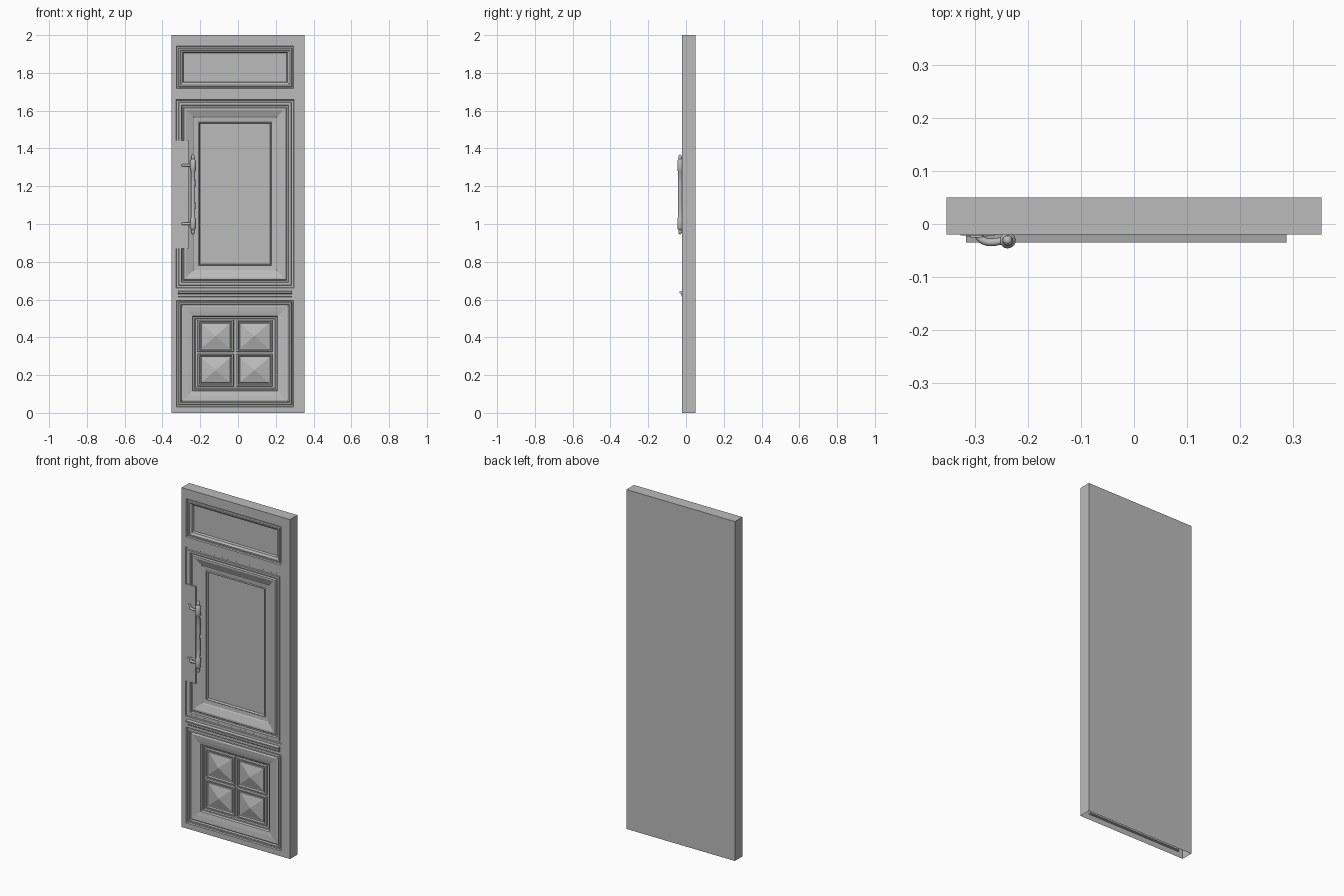
import bpy, bmesh, math
from mathutils import Matrix

cube = bpy.data.objects.get("Cube")
if cube:
    bpy.data.objects.remove(cube, do_unlink=True)

grey = bpy.data.materials.new("plain grey")
grey.use_nodes = True
COLOUR = (0.5, 0.5, 0.5, 1)
grey.diffuse_color = COLOUR
grey.node_tree.nodes["Principled BSDF"].inputs["Base Color"].default_value = COLOUR

FRONT, BACK, HALF, TOP = -0.02, 0.05, 0.353, 2.0


def finish(name, bm, smooth=False, recalc=True):
    if recalc:
        bmesh.ops.recalc_face_normals(bm, faces=bm.faces)
    mesh = bpy.data.meshes.new(name)
    bm.to_mesh(mesh)
    bm.free()
    mesh.materials.append(grey)
    ob = bpy.data.objects.new(name, mesh)
    bpy.context.collection.objects.link(ob)
    if smooth:
        bpy.ops.object.select_all(action='DESELECT')
        ob.select_set(True)
        bpy.context.view_layer.objects.active = ob
        bpy.ops.object.shade_smooth_by_angle(angle=math.radians(40))
    return ob


def panel(name, rect, profile, apex=None):
    """Nested rectangular rings; profile lists (inset, depth behind the front)."""
    x0, x1, z0, z1 = rect
    bm = bmesh.new()
    rings = []
    for i, d in profile:
        corners = [(x0 + i, z0 + i), (x1 - i, z0 + i), (x1 - i, z1 - i), (x0 + i, z1 - i)]
        rings.append([bm.verts.new((x, FRONT + d, z)) for x, z in corners])
    for a, b in zip(rings, rings[1:]):
        for k in range(4):
            n = (k + 1) % 4
            bm.faces.new((a[k], a[n], b[n], b[k]))
    last = rings[-1]
    if apex is None:
        bm.faces.new(last)
    else:
        tip = bm.verts.new(((x0 + x1) / 2, FRONT + apex, (z0 + z1) / 2))
        for k in range(4):
            bm.faces.new((last[k], last[(k + 1) % 4], tip))
    return finish(name, bm, recalc=False)


def box(name, x0, x1, y0, y1, z0, z1, bevel=0):
    bm = bmesh.new()
    size = Matrix.Diagonal((x1 - x0, y1 - y0, z1 - z0, 1))
    place = Matrix.Translation(((x0 + x1) / 2, (y0 + y1) / 2, (z0 + z1) / 2))
    bmesh.ops.create_cube(bm, size=1, matrix=place @ size)
    if bevel:
        bmesh.ops.bevel(bm, geom=bm.edges[:], offset=bevel, segments=2, affect='EDGES')
    return finish(name, bm)


def turned(name, profile, x, y, steps=20):
    """Turn a (radius, z) profile about a vertical axis."""
    bm = bmesh.new()
    vs = [bm.verts.new((x + r, y, z)) for r, z in profile]
    es = [bm.edges.new(p) for p in zip(vs, vs[1:])]
    bmesh.ops.spin(bm, geom=vs + es, cent=(x, y, 0), axis=(0, 0, 1),
                   angle=math.tau, steps=steps)
    bmesh.ops.remove_doubles(bm, verts=bm.verts, dist=0.0002)
    return finish(name, bm, smooth=True)


# Panel openings in the door front
top_rect = (-0.325, 0.294, 1.717, 1.942)
mid_rect = (-0.328, 0.296, 0.662, 1.658)
low_rect = (-0.325, 0.294, 0.032, 0.596)

# Hollow door slab, open underneath, with three openings in its front
bm = bmesh.new()


def quad(*pts):
    bm.faces.new([bm.verts.new(p) for p in pts])


def front_strip(x0, x1, z0, z1):
    quad((x0, FRONT, z0), (x1, FRONT, z0), (x1, FRONT, z1), (x0, FRONT, z1))


floor = 0
for x0, x1, z0, z1 in (low_rect, mid_rect, top_rect):
    front_strip(-HALF, HALF, floor, z0)
    front_strip(-HALF, x0, z0, z1)
    front_strip(x1, HALF, z0, z1)
    floor = z1
front_strip(-HALF, HALF, floor, TOP)
quad((HALF, BACK, 0), (-HALF, BACK, 0), (-HALF, BACK, TOP), (HALF, BACK, TOP))
quad((HALF, FRONT, 0), (HALF, BACK, 0), (HALF, BACK, TOP), (HALF, FRONT, TOP))
quad((-HALF, BACK, 0), (-HALF, FRONT, 0), (-HALF, FRONT, TOP), (-HALF, BACK, TOP))
quad((-HALF, FRONT, TOP), (HALF, FRONT, TOP), (HALF, BACK, TOP), (-HALF, BACK, TOP))
finish("door_slab", bm, recalc=False)

# Moulded panels
panel("top_panel", top_rect, [
    (0, 0), (0.003, 0.008), (0.009, 0.008), (0.012, 0.002), (0.02, 0.002),
    (0.026, 0.008), (0.032, 0.01), (0.036, 0.022)])
panel("middle_panel", mid_rect, [
    (0, 0), (0.003, 0.005), (0.013, 0.005), (0.016, 0), (0.028, 0),
    (0.031, 0.011), (0.038, 0.011), (0.043, 0.004), (0.054, 0.004),
    (0.09, 0.018), (0.095, 0.022), (0.118, 0.024), (0.122, 0.019),
    (0.126, 0.032)])
panel("bottom_panel", low_rect, [
    (0, 0), (0.003, 0.008), (0.009, 0.008), (0.013, 0.001), (0.021, 0.001),
    (0.025, 0.01), (0.033, 0.006), (0.06, 0.009), (0.084, 0.014),
    (0.088, 0.026), (0.095, 0.026), (0.099, 0.032)])

# Four raised pyramids with beaded frames
for row, z in (("lower", 0.141), ("upper", 0.322)):
    for side, x in (("right", -0.214), ("left", -0.009)):
        panel(f"{row}_{side}_pyramid", (x, x + 0.192, z, z + 0.171), [
            (0, 0.032), (0.002, 0.02), (0.009, 0.02), (0.013, 0.029),
            (0.018, 0.029), (0.02, 0.025)], apex=0.006)

# Small ledge between the middle and bottom panels
bm = bmesh.new()
section = [(-0.019, 0.612), (-0.024, 0.617), (-0.026, 0.63),
           (-0.035, 0.635), (-0.035, 0.642), (-0.019, 0.646)]
base = bm.faces.new([bm.verts.new((-0.317, y, z)) for y, z in section])
ext = bmesh.ops.extrude_face_region(bm, geom=[base], use_keep_orig=True)
new = [v for v in ext["geom"] if isinstance(v, bmesh.types.BMVert)]
bmesh.ops.translate(bm, verts=new, vec=(0.604, 0, 0))
finish("ledge", bm)

# Mounting plate
box("handle_plate", -0.327, -0.262, FRONT - 0.002, FRONT + 0.02, 0.869, 1.441)

# Turned handle, symmetric about its middle
HX, HY, MID = -0.238, -0.031, 1.156
half = [(0.011, 0), (0.012, 0.06), (0.011, 0.122), (0.0145, 0.128), (0.015, 0.15),
        (0.015, 0.178), (0.012, 0.183), (0.008, 0.187), (0.01, 0.195),
        (0.008, 0.205), (0, 0.213)]
profile = [(r, MID - z) for r, z in reversed(half)] + [(r, MID + z) for r, z in half[1:]]
turned("handle_bar", profile, HX, HY)

# Bent arms and their mounts
for name, z in (("lower", MID - 0.155), ("upper", MID + 0.155)):
    curve = bpy.data.curves.new(name + "_arm", 'CURVE')
    curve.dimensions = '3D'
    curve.bevel_depth = 0.007
    curve.bevel_resolution = 3
    curve.use_fill_caps = True
    path = curve.splines.new('BEZIER')
    path.bezier_points.add(2)
    for p, (x, y) in zip(path.bezier_points, ((-0.298, -0.012), (-0.285, -0.031), (HX, HY))):
        p.co = (x, y, z)
        p.handle_left_type = p.handle_right_type = 'AUTO'
    curve.materials.append(grey)
    arm = bpy.data.objects.new(name + "_arm", curve)
    bpy.context.collection.objects.link(arm)
    box(name + "_arm_mount", -0.31, -0.284, FRONT - 0.005, FRONT, z - 0.018, z + 0.018, 0.002)
    box(name + "_arm_crossbar", -0.317, -0.275, FRONT - 0.004, FRONT, z - 0.007, z + 0.007, 0.0015)
